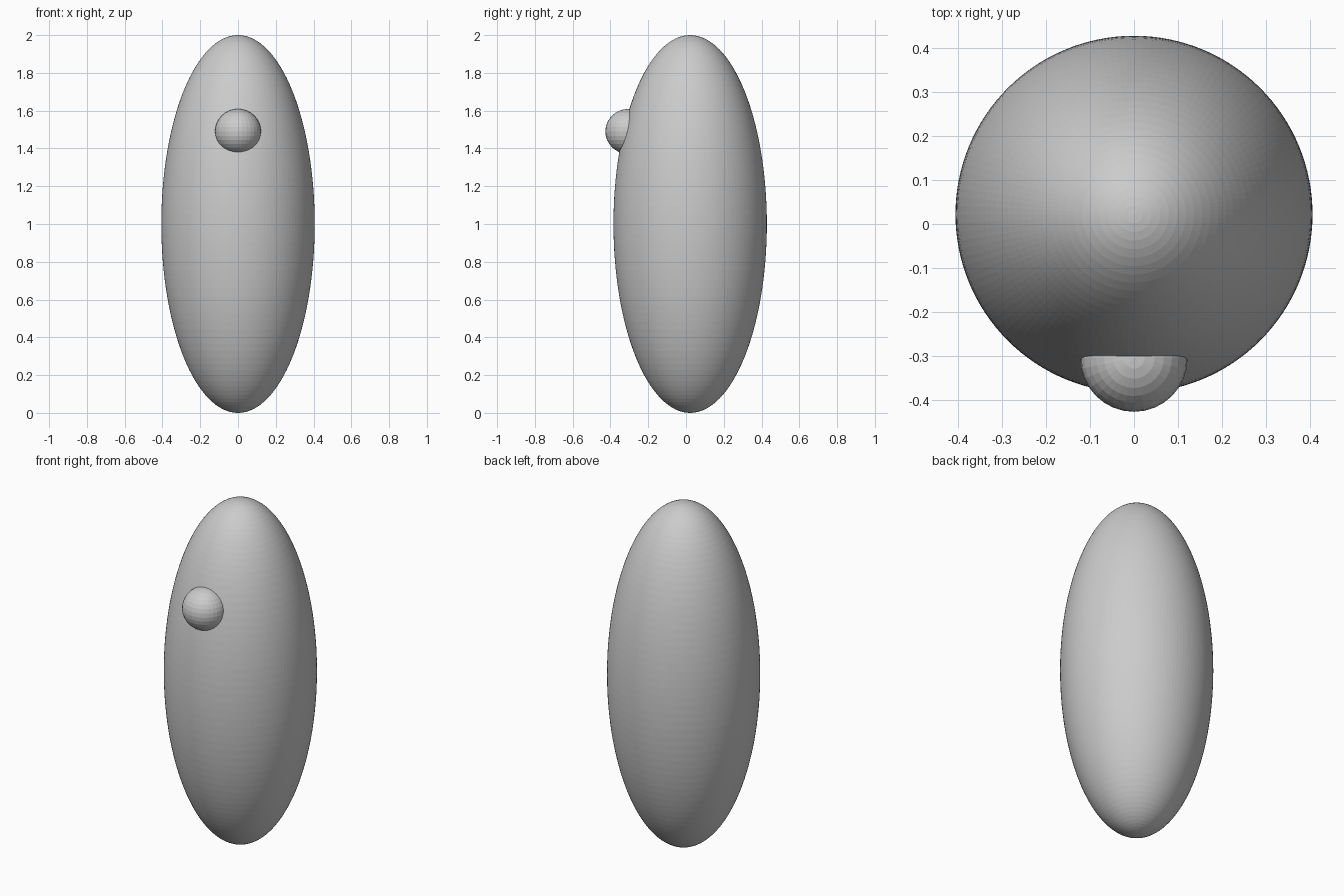
import bpy

if "Cube" in bpy.data.objects:
    bpy.data.objects.remove(bpy.data.objects["Cube"])


def ellipsoid(name, center, radii, segments, rings):
    bpy.ops.mesh.primitive_uv_sphere_add(segments=segments, ring_count=rings, radius=1, location=center)
    ob = bpy.context.object
    ob.name = name
    ob.scale = radii
    bpy.ops.object.transform_apply(location=False, rotation=False, scale=True)
    return ob


# tall egg-shaped body
ellipsoid("body", (0, 0.022, 1.0), (0.406, 0.406, 1.0), 128, 64)

# small faceted ball half sunk into the front
ellipsoid("nose", (0, -0.305, 1.49), (0.122, 0.122, 0.119), 32, 16)
